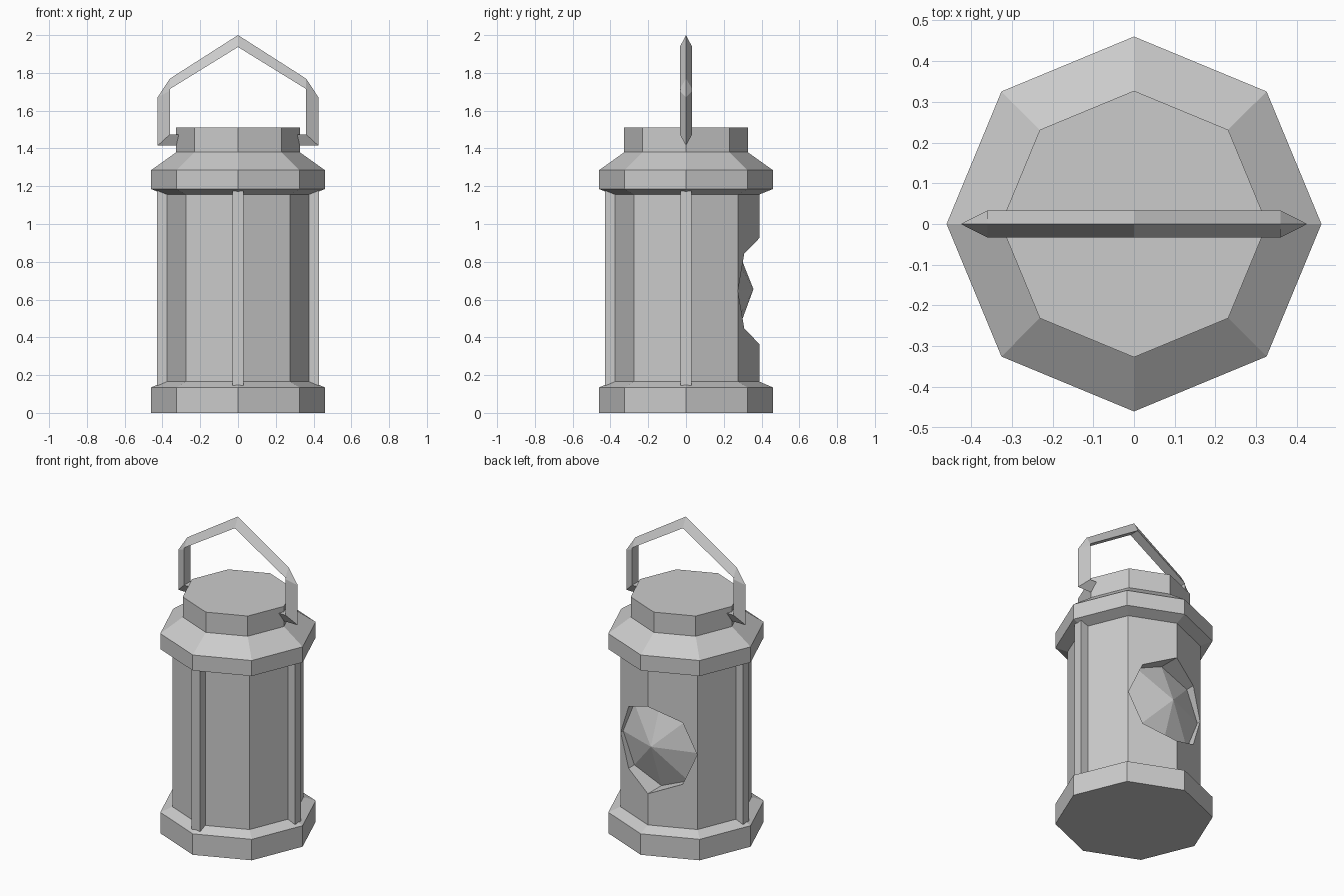
import bpy
import bmesh
from math import cos, sin, pi
from mathutils import Matrix, Vector

cube = bpy.data.objects.get("Cube")
if cube:
    bpy.data.objects.remove(cube, do_unlink=True)

SIDES = 8
GREY = (0.6, 0.6, 0.6, 1)
metal = bpy.data.materials.new("plain grey")
metal.use_nodes = True
metal.diffuse_color = GREY
metal.node_tree.nodes["Principled BSDF"].inputs["Base Color"].default_value = GREY


def finish(name, bm):
    bmesh.ops.recalc_face_normals(bm, faces=bm.faces)
    mesh = bpy.data.meshes.new(name)
    bm.to_mesh(mesh)
    bm.free()
    mesh.materials.append(metal)
    obj = bpy.data.objects.new(name, mesh)
    bpy.context.collection.objects.link(obj)
    return obj


def bridge(bm, rings):
    """Join neighbouring closed rings of vertices with faces."""
    for a, b in zip(rings, rings[1:]):
        n = len(a)
        for i in range(n):
            bm.faces.new((a[i], a[(i + 1) % n], b[(i + 1) % n], b[i]))


def turned(name, profile):
    """Octagonal solid from (radius, height) pairs."""
    bm = bmesh.new()
    rings = [[bm.verts.new((r * cos(2 * pi * i / SIDES), r * sin(2 * pi * i / SIDES), z))
              for i in range(SIDES)] for r, z in profile]
    bridge(bm, rings)
    bm.faces.new(rings[0])
    bm.faces.new(rings[-1])
    return finish(name, bm)


# Base, body and stepped cap
turned("base", [(0.46, 0), (0.46, 0.135), (0.39, 0.165)])
body = turned("body", [(0.388, 0.1), (0.388, 1.2)])
turned("cap", [(0.385, 1.155), (0.46, 1.185), (0.46, 1.285), (0.327, 1.38), (0.327, 1.51)])

# Recess in the back of the body, with a pointed lens as its floor
LENS_Z = 0.645
bm = bmesh.new()
rings = [[bm.verts.new((0.272 * cos(2 * pi * i / SIDES), y,
                        LENS_Z + 0.28 * sin(2 * pi * i / SIDES)))
          for i in range(SIDES)] for y in (0.25, 0.6)]
bridge(bm, rings)
bm.faces.new(rings[1])
tip = bm.verts.new((0, 0.357, LENS_Z + 0.01))
for i in range(SIDES):
    bm.faces.new((rings[0][i], rings[0][(i + 1) % SIDES], tip))
cutter = finish("recess_cutter", bm)
cutter.hide_render = True
cut = body.modifiers.new("recess", "BOOLEAN")
cut.operation = "DIFFERENCE"
cut.solver = "EXACT"
cut.object = cutter
bpy.context.view_layer.objects.active = body
bpy.ops.object.modifier_apply(modifier=cut.name)
bpy.data.objects.remove(cutter, do_unlink=True)

# Upright struts on the front and both sides
for name, turn in (("right_strut", -pi / 2), ("front_strut", 0), ("left_strut", pi / 2)):
    bm = bmesh.new()
    bmesh.ops.create_cube(bm, size=1)
    bmesh.ops.scale(bm, vec=(0.06, 0.07, 1.03), verts=bm.verts)
    bmesh.ops.translate(bm, vec=(0, -0.393, 0.66), verts=bm.verts)
    bmesh.ops.rotate(bm, cent=(0, 0, 0), matrix=Matrix.Rotation(turn, 3, "Z"), verts=bm.verts)
    finish(name, bm)

# Carrying handle: triangular bar with its ridge outward
outer = [(0.28, 1.415), (0.425, 1.415), (0.425, 1.672), (0.36, 1.77), (0, 2)]
inner = [(0.28, 1.475), (0.36, 1.475), (0.36, 1.705), (0.36, 1.715), (0, 1.937)]


def mirrored(path):
    return path + [(-x, z) for x, z in reversed(path[:-1])]


bm = bmesh.new()
rings = []
for (ox, oz), (ix, iz) in zip(mirrored(outer), mirrored(inner)):
    rings.append([bm.verts.new(Vector(p)) for p in
                  ((ox, 0, oz), (ix, 0.033, iz), (ix, -0.033, iz))])
bridge(bm, rings)
bm.faces.new(rings[0])
bm.faces.new(rings[-1])
finish("handle", bm)
